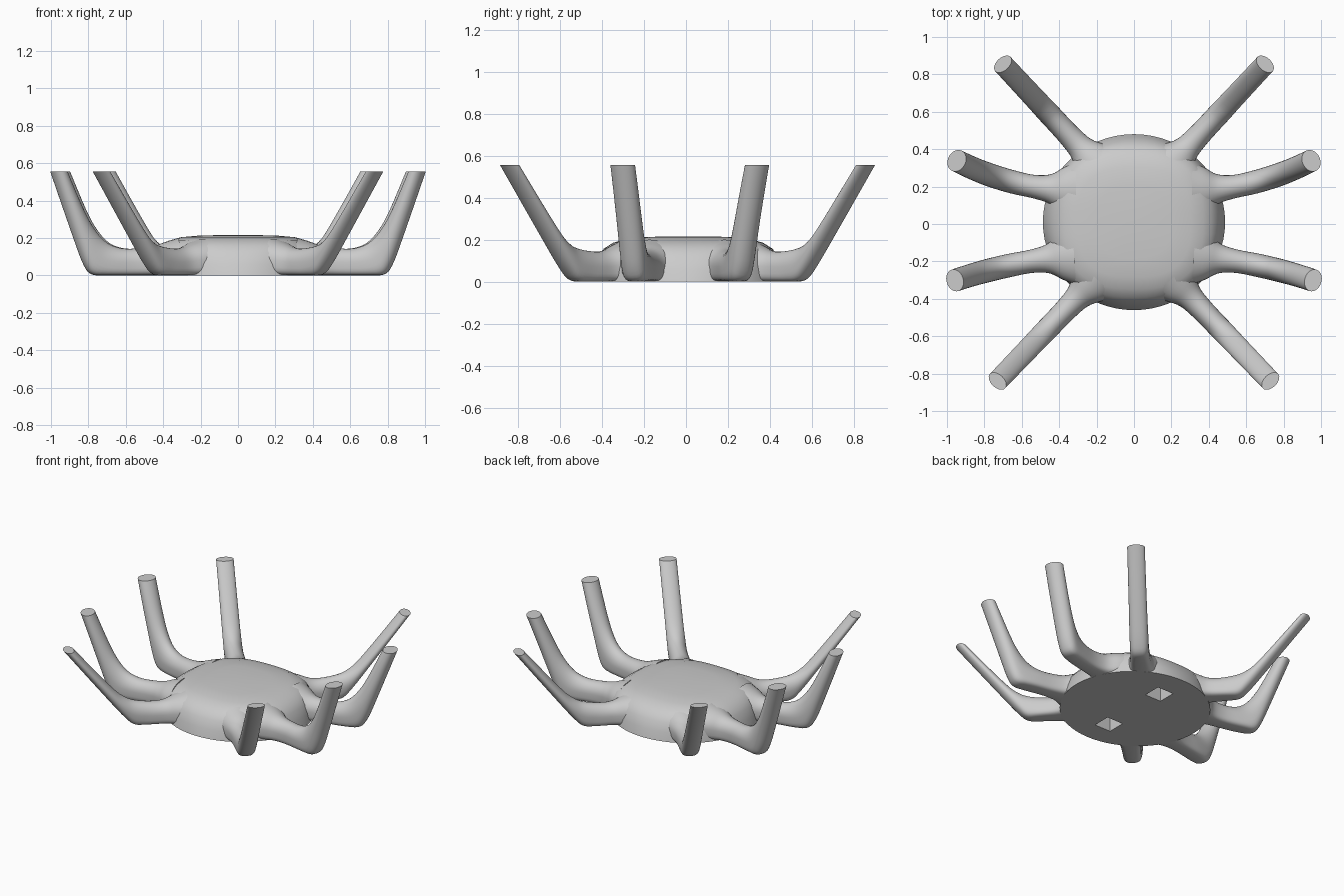
import bpy, bmesh, math
from mathutils import Vector

cube = bpy.data.objects.get("Cube")
if cube:
    bpy.data.objects.remove(cube, do_unlink=True)

grey = bpy.data.materials.new("plain grey")
grey.use_nodes = True
grey.diffuse_color = (0.6, 0.6, 0.6, 1)
grey.node_tree.nodes["Principled BSDF"].inputs["Base Color"].default_value = (0.6, 0.6, 0.6, 1)


def power(v, p):
    return math.copysign(abs(v) ** (2 / p), v)


def loft(name, rings):
    """Skin a list of point rings and cap both ends."""
    bm = bmesh.new()
    loops = [[bm.verts.new(p) for p in ring] for ring in rings]
    n = len(loops[0])
    for a, b in zip(loops, loops[1:]):
        for i in range(n):
            bm.faces.new((a[i], a[(i + 1) % n], b[(i + 1) % n], b[i]))
    bm.faces.new(loops[0])
    bm.faces.new(loops[-1])
    bmesh.ops.recalc_face_normals(bm, faces=bm.faces)
    mesh = bpy.data.meshes.new(name)
    bm.to_mesh(mesh)
    bm.free()
    mesh.materials.append(grey)
    obj = bpy.data.objects.new(name, mesh)
    bpy.context.collection.objects.link(obj)
    return obj


def smooth(obj, angle=40):
    bpy.ops.object.select_all(action='DESELECT')
    obj.select_set(True)
    bpy.context.view_layer.objects.active = obj
    bpy.ops.object.shade_smooth_by_angle(angle=math.radians(angle))


def refine(rows, steps=4):
    """Catmull-Rom interpolation of the station rows."""
    rows = [Vector(r) for r in rows]
    pad = [rows[0]] + rows + [rows[-1]]
    out = []
    for a, b, c, d in zip(pad, pad[1:], pad[2:], pad[3:]):
        for k in range(steps):
            t = k / steps
            out.append(b + (c - a) * (t / 2) + (2 * a - 5 * b + 4 * c - d) * (t * t / 2)
                       + (3 * b - a - 3 * c + d) * (t ** 3 / 2))
    return out + [rows[-1]]


# Body: round foot rising to a squarish low dome (radius, height, squareness)
body_rows = [(0.48, 0, 2), (0.465, 0.06, 2.1), (0.44, 0.12, 2.3), (0.41, 0.157, 2.5),
             (0.365, 0.185, 2.7), (0.3, 0.204, 2.7), (0.2, 0.213, 2.5), (0.05, 0.216, 2)]
rings = []
for r, z, p in body_rows:
    angles = [math.tau * i / 64 for i in range(64)]
    rings.append([(r * 1.015 * power(math.cos(a), p), r * 0.98 * power(math.sin(a), p) + 0.01, z)
                  for a in angles])
body = loft("body", rings)

# Two square sockets in the underside
for side in (-1, 1):
    bpy.ops.mesh.primitive_cube_add(size=1, location=(0, 0.25 * side, 0))
    cutter = bpy.context.object
    cutter.name = "socket_cutter"
    cutter.scale = (0.125, 0.125, 0.2)
    cutter.data.materials.append(grey)
    cutter.hide_render = True
    cutter.hide_set(True)
    cut = body.modifiers.new("socket", 'BOOLEAN')
    cut.operation = 'DIFFERENCE'
    cut.object = cutter
bpy.context.view_layer.update()
bpy.context.view_layer.objects.active = body
for name in [m.name for m in body.modifiers]:
    bpy.ops.object.modifier_apply(modifier=name)
for helper in [o for o in bpy.data.objects if o.name.startswith("socket_cutter")]:
    bpy.data.objects.remove(helper, do_unlink=True)
smooth(body, 30)


def arm(name, rows, place, shift=0.0):
    """Stations: outer distance, outer z, inner distance, inner z, half width, lower squareness."""
    rings = []
    for lo_s, lo_z, hi_s, hi_z, w, p in refine(rows):
        lo, hi = place(lo_s + shift), place(hi_s + shift)
        lo.z, hi.z = max(lo_z, 0), hi_z
        mid = (lo + hi) / 2
        s = (lo_s + hi_s) / 2 + shift
        along = place(s + 0.01) - place(s - 0.01)
        across = Vector((-along.y, along.x, 0)).normalized() * w
        ring = []
        for i in range(28):
            a = math.tau * i / 28
            q = p if math.sin(a) < 0 else 2
            ring.append(mid + across * power(math.cos(a), q) + (hi - lo) * power(math.sin(a), q) / 2)
        rings.append(ring)
    smooth(loft(name, rings))


# Side arms are measured along x, corner arms along y
side_rows = [(0.31, 0, 0.31, 0.2, 0.15, 4), (0.38, 0, 0.38, 0.178, 0.12, 4),
             (0.45, 0, 0.45, 0.153, 0.078, 4), (0.54, 0, 0.54, 0.143, 0.062, 4),
             (0.68, 0, 0.62, 0.146, 0.062, 4), (0.765, 0.003, 0.695, 0.178, 0.062, 3.2),
             (0.81, 0.05, 0.76, 0.25, 0.062, 2.4), (0.865, 0.19, 0.82, 0.36, 0.061, 2),
             (0.99, 0.555, 0.905, 0.555, 0.06, 2)]
corner_rows = [(0.3, 0, 0.3, 0.195, 0.14, 4), (0.35, 0, 0.35, 0.172, 0.105, 4),
               (0.4, 0, 0.4, 0.148, 0.072, 4), (0.48, 0, 0.45, 0.143, 0.062, 4),
               (0.54, 0.003, 0.53, 0.158, 0.06, 3.2), (0.585, 0.05, 0.585, 0.19, 0.06, 2.4),
               (0.68, 0.21, 0.65, 0.27, 0.058, 2), (0.875, 0.555, 0.825, 0.555, 0.056, 2)]

for label, m in (("left", 1), ("right", -1)):
    arm(f"{label}_side_arm_back", side_rows,
        lambda x: Vector((m * x, 0.185 + 0.06 * (x - 0.4) + 0.4 * (x - 0.4) ** 2, 0)))
    arm(f"{label}_side_arm_front", side_rows,
        lambda x: Vector((m * x, -0.18 - 0.1 * (x - 0.4) - 0.21 * (x - 0.4) ** 2, 0)), 0.01)
    arm(f"{label}_corner_arm_back", corner_rows,
        lambda y: Vector((m * (0.25 + 0.93 * (y - 0.37)), y, 0)), 0.005)
    arm(f"{label}_corner_arm_front", corner_rows,
        lambda y: Vector((m * (0.28 + 0.957 * (y - 0.37)), -y, 0)), -0.01)
